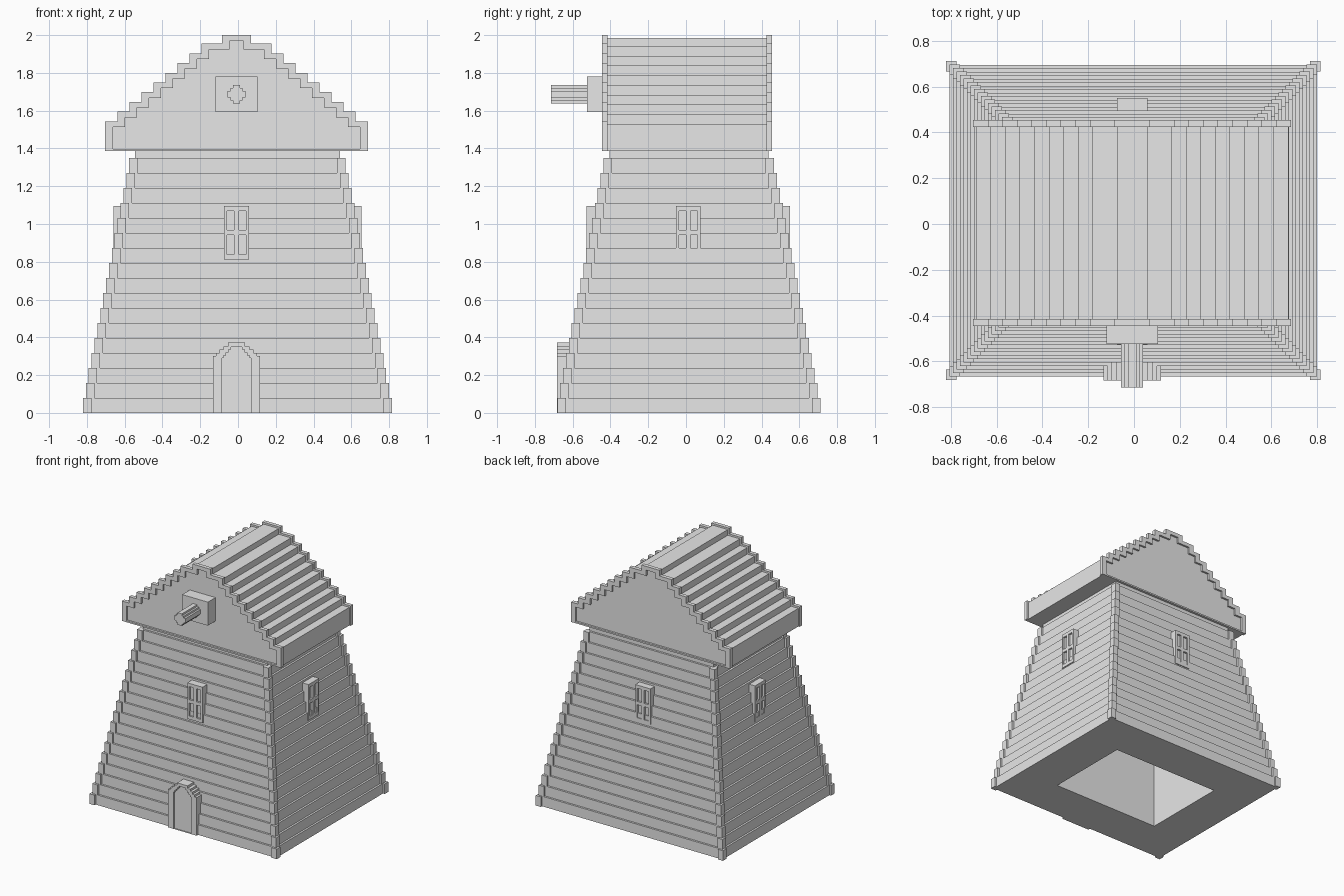
import bpy, bmesh
from mathutils import Matrix, Vector

if "Cube" in bpy.data.objects:
    bpy.data.objects.remove(bpy.data.objects["Cube"])

grey = bpy.data.materials.new("plain_grey")
grey.use_nodes = True
grey.diffuse_color = (0.8, 0.8, 0.8, 1)
grey.node_tree.nodes["Principled BSDF"].inputs["Base Color"].default_value = (0.8, 0.8, 0.8, 1)

CX, CY = -0.008, 0.012          # axis of the roof, door and windows
LAYERS, STEP, SHRINK = 17, 0.0794, 0.0153
EAVE = 1.386


def finish(name, bm):
    bmesh.ops.recalc_face_normals(bm, faces=bm.faces)
    mesh = bpy.data.meshes.new(name)
    bm.to_mesh(mesh)
    bm.free()
    mesh.materials.append(grey)
    obj = bpy.data.objects.new(name, mesh)
    bpy.context.collection.objects.link(obj)
    return obj


def add_box(bm, x0, x1, y0, y1, z0, z1):
    size = Matrix.Diagonal((x1 - x0, y1 - y0, z1 - z0, 1))
    middle = Matrix.Translation(((x0 + x1) / 2, (y0 + y1) / 2, (z0 + z1) / 2))
    bmesh.ops.create_cube(bm, size=1, matrix=middle @ size)


def loft(bm, rings, closed=False):
    """Skin a list of equal point rings; cap the ends or join them up."""
    rows = [[bm.verts.new(p) for p in ring] for ring in rings]
    count = len(rows[0])
    pairs = list(zip(rows, rows[1:])) + ([(rows[-1], rows[0])] if closed else [])
    for a, b in pairs:
        for i in range(count):
            j = (i + 1) % count
            bm.faces.new((a[i], a[j], b[j], b[i]))
    if not closed:
        bm.faces.new(rows[0])
        bm.faces.new(rows[-1])


def rect(hx, hy, z):
    return [(sx * hx - 0.003, sy * hy + CY + 0.003, z)
            for sx, sy in ((-1, -1), (1, -1), (1, 1), (-1, 1))]


def stepped(steps, bottom):
    """Symmetric stepped outline from (half width, top height), widest first."""
    right, low = [], bottom
    for half, top in steps:
        right += [(half, low), (half, top)]
        low = top
    return right + [(-x, z) for x, z in reversed(right)]


def at_y(outline, y):
    return [(x + CX, y, z) for x, z in outline]


def prism(name, outline, y0, y1):
    bm = bmesh.new()
    loft(bm, [at_y(outline, y0), at_y(outline, y1)])
    return finish(name, bm)


def frame(name, outer, inner, y0, y1):
    bm = bmesh.new()
    loft(bm, [at_y(outer, y0), at_y(outer, y1), at_y(inner, y1), at_y(inner, y0)], True)
    return finish(name, bm)


# Tapering plank walls around a straight open shaft
rings = []
for k in range(LAYERS + 1):
    hx, hy = 0.803 - k * SHRINK, 0.681 - k * SHRINK
    top = min((k + 1) * STEP, EAVE)
    rings += [rect(hx, hy, k * STEP), rect(hx, hy, top)]
rings += [rect(0.47, 0.345, EAVE), rect(0.47, 0.345, 0)]
bm = bmesh.new()
loft(bm, rings, True)
finish("plank_walls", bm)

# Stepped corner posts
bm = bmesh.new()
for k in range(LAYERS):
    for cx, cy, z in rect(0.7955 - k * SHRINK, 0.674 - k * SHRINK, k * STEP):
        r = 0.0225
        add_box(bm, cx - r, cx + r, cy - r, cy + r, z, z + STEP)
finish("corner_posts", bm)


# Stepped gable roof
def gable(dx, dz, lift):
    steps = [(0.695 - 0.0638 * k, 1.543 + 0.0515 * k) for k in range(9)]
    steps.append((0.078, 2.0))
    return stepped([(h - dx, z - dz) for h, z in steps], EAVE + lift)


prism("roof", gable(0.012, 0.014, 0), -0.43, 0.44)
for name, y0, y1 in (("front_gable_trim", -0.445, -0.415), ("back_gable_trim", 0.425, 0.455)):
    frame(name, gable(0, 0, 0), gable(0.04, 0.03, 0.012), y0, y1)

# Axle block and cross-shaped axle
bm = bmesh.new()
add_box(bm, CX - 0.112, CX + 0.112, -0.525, -0.42, 1.594, 1.78)
finish("axle_block", bm)
AXLE_Z = 1.687
half = [(0.018, 0.048), (0.033, 0.033), (0.048, 0.018)]
lower = [(w, -h) for w, h in half]
upper = [(w, h) for w, h in reversed(half)]
outline = []
for a, b in zip(lower, lower[1:]):
    outline += [a, (a[0], b[1])]
outline += [lower[-1]]
for a, b in zip(upper, upper[1:]):
    outline += [a, (b[0], a[1])]
outline += [upper[-1]]
outline += [(-x, z) for x, z in reversed(outline)]
prism("axle", [(x, z + AXLE_Z) for x, z in outline], -0.715, -0.52)

# Arched doorway with a recessed door
arch = [(0.125, 0.30), (0.108, 0.318), (0.09, 0.335), (0.07, 0.352), (0.045, 0.372)]
opening = [(0.077, 0.29), (0.068, 0.305), (0.056, 0.32), (0.043, 0.335), (0.028, 0.35)]
frame("door_frame", stepped(arch, 0), stepped(opening, 0.001), -0.684, -0.56)
prism("door", stepped([(h + 0.005, z + 0.005) for h, z in opening], 0), -0.672, -0.57)


# Four-pane windows, one on each wall
def window(name, reach, turn):
    bm = bmesh.new()
    w, z0, z1, mid, bar = 0.066, 0.812, 1.096, 0.954, 0.016
    add_box(bm, -w, w, -reach + 0.015, -reach + 0.12, z0, z1)
    for x in (-w + bar / 2, 0, w - bar / 2):
        b = bar if x else bar * 1.5
        add_box(bm, x - b / 2, x + b / 2, -reach, -reach + 0.02, z0, z1)
    for z in (z0 + 0.013, mid, z1 - 0.013):
        add_box(bm, -w, w, -reach, -reach + 0.02, z - 0.013, z + 0.013)
    bmesh.ops.transform(bm, verts=bm.verts, matrix=Matrix.Translation(Vector((CX, CY, 0)))
                        @ Matrix.Rotation(turn * 1.5707963, 4, "Z"))
    finish(name, bm)


window("front_window", 0.538, 0)
window("left_window", 0.662, 1)
window("back_window", 0.538, 2)
window("right_window", 0.65, 3)
